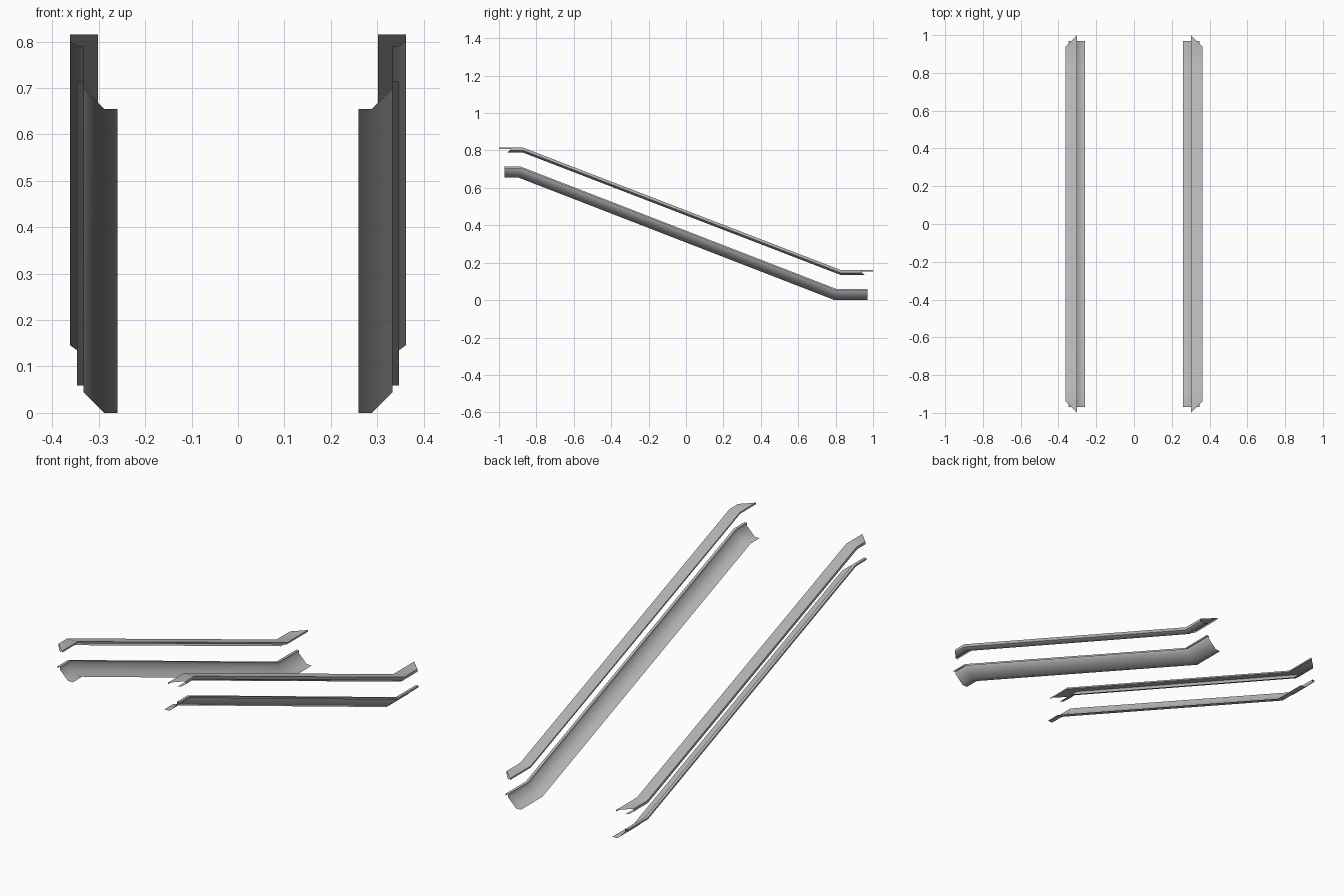
import bpy
import bmesh
import math

cube = bpy.data.objects.get("Cube")
if cube:
    bpy.data.objects.remove(cube, do_unlink=True)

steel = bpy.data.materials.new("brushed grey steel")
steel.use_nodes = True
GREY = (0.5, 0.5, 0.5, 1)
steel.diffuse_color = GREY
steel.node_tree.nodes["Principled BSDF"].inputs["Base Color"].default_value = GREY

DROP = 0.655  # height between the two landings


def sheet(name, side, profile, base, bends, end, miter_x=None):
    """Sweep an open x/z profile along landing, incline, landing."""
    run = bends[1] - bends[0]
    lean = math.tan(math.atan2(DROP, run) / 2)
    stations = [(-end, DROP, -1), (bends[0], DROP, 0), (bends[1], 0, 0), (end, 0, 1)]
    bm = bmesh.new()
    rows = []
    for y, z, tip in stations:
        row = []
        for px, pz in profile:
            # Bends are mitred; rail tips are cut back at 45 degrees
            shift = lean * pz if tip == 0 else 0
            if miter_x is not None:
                shift -= tip * (px - miter_x)
            row.append(bm.verts.new((side * px, y + shift, base + z + pz)))
        rows.append(row)
    for a, b in zip(rows, rows[1:]):
        for i in range(len(profile) - 1):
            bm.faces.new((a[i], a[i + 1], b[i + 1], b[i]))
    bmesh.ops.recalc_face_normals(bm, faces=bm.faces)
    # Keep the broad first panel facing upward
    bm.faces.ensure_lookup_table()
    panel = max(bm.faces, key=lambda f: f.calc_area())
    if panel.normal.z < 0:
        bmesh.ops.reverse_faces(bm, faces=bm.faces)
    mesh = bpy.data.meshes.new(name)
    bm.to_mesh(mesh)
    bm.free()
    mesh.materials.append(steel)
    obj = bpy.data.objects.new(name, mesh)
    bpy.context.collection.objects.link(obj)
    bpy.ops.object.select_all(action="DESELECT")
    obj.select_set(True)
    bpy.context.view_layer.objects.active = obj
    bpy.ops.object.shade_smooth_by_angle(angle=math.radians(50))


# Flat foot, sloping web and small hooked lip
skirt = [(0.26, 0), (0.288, 0), (0.333, 0.045), (0.333, 0.059),
         (0.347, 0.059), (0.347, 0.05)]
# Flat cap with a turned inner edge and a folded outer edge
cap = [(0.302, -0.008), (0.302, 0), (0.362, 0), (0.362, -0.014),
       (0.347, -0.025), (0.333, -0.025)]

for label, side in (("left", 1), ("right", -1)):
    sheet(label + "_lower_skirt", side, skirt, 0, (-0.895, 0.795), 0.97)
    sheet(label + "_upper_cap", side, cap, 0.16, (-0.87, 0.83), 1, 0.302)
